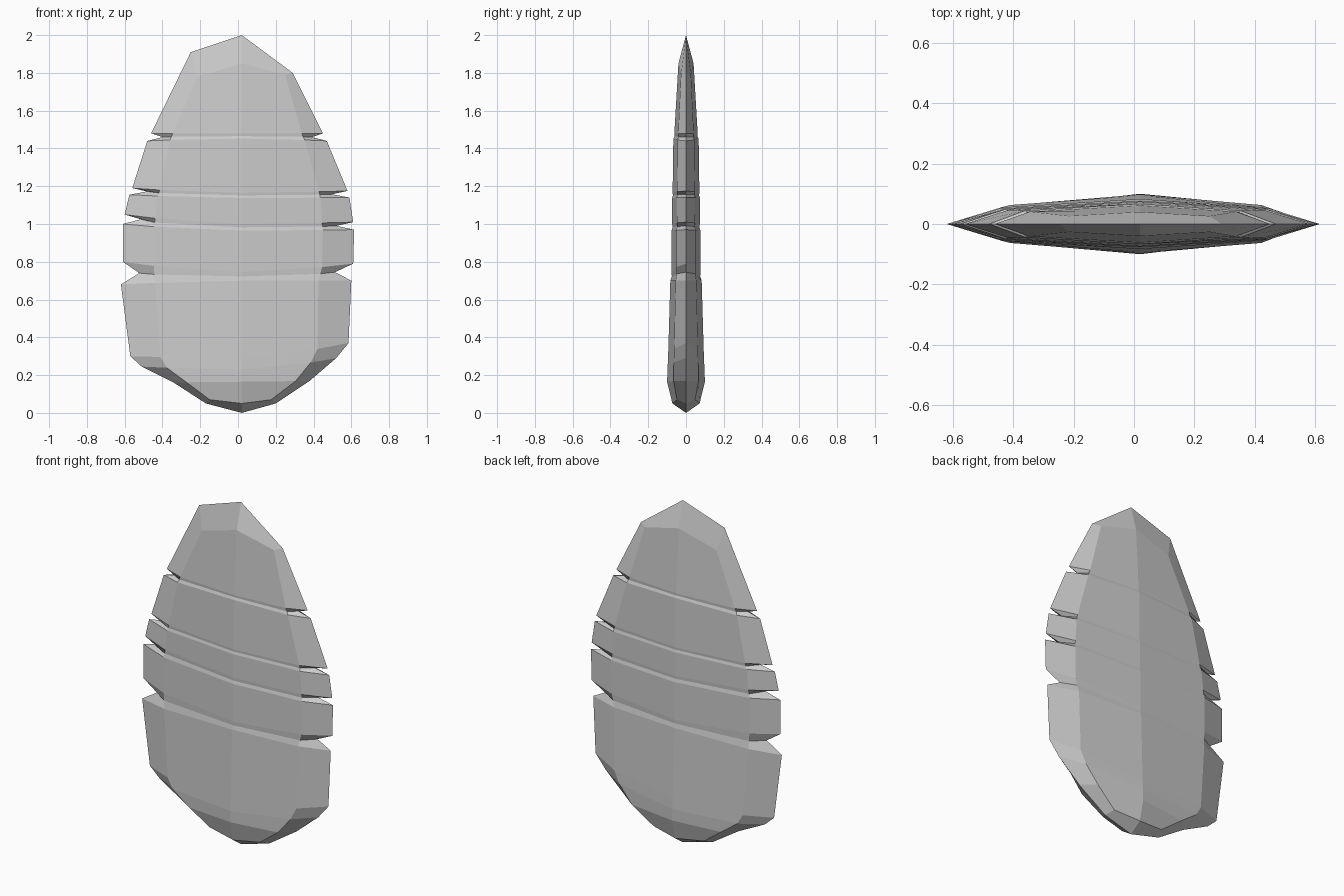
import bpy
import bmesh

if "Cube" in bpy.data.objects:
    bpy.data.objects.remove(bpy.data.objects["Cube"])

RIDGE_X = 0.02

# Stations from top to bottom:
# left rim x, left rim z, ridge z, right rim x, right rim z, half thickness, inner edge ratio
# None marks a groove between its neighbours
TOP = (-0.25, 1.91, 1.85, 0.29, 1.80, 0.040, 0.86)
BOTTOM = (-0.17, 0.05, 0.05, 0.20, 0.05, 0.072, 0.88)
STATIONS = [
    TOP,
    (-0.46, 1.48, 1.478, 0.45, 1.48, 0.062, 0.75),
    None,
    (-0.48, 1.44, 1.452, 0.47, 1.44, 0.067, 0.75),
    (-0.56, 1.19, 1.165, 0.58, 1.175, 0.071, 0.74),
    None,
    (-0.575, 1.155, 1.138, 0.59, 1.14, 0.074, 0.74),
    (-0.60, 1.05, 1.00, 0.61, 1.01, 0.073, 0.73),
    None,
    (-0.61, 1.00, 0.965, 0.615, 0.97, 0.077, 0.73),
    (-0.61, 0.80, 0.745, 0.61, 0.79, 0.077, 0.73),
    None,
    (-0.62, 0.68, 0.70, 0.60, 0.70, 0.083, 0.71),
    (-0.57, 0.30, 0.29, 0.585, 0.37, 0.095, 0.72),
    (-0.51, 0.245, 0.23, 0.52, 0.29, 0.098, 0.74),
    (-0.34, 0.16, 0.165, 0.38, 0.17, 0.100, 0.80),
    BOTTOM,
]


def section(s):
    """Eight points around the slab: rim, front face, rim, back face."""
    lx, lz, cz, rx, rz, t, k = s
    left_z, right_z = lz * 0.6 + cz * 0.4, rz * 0.6 + cz * 0.4
    if s is TOP:
        left_z, right_z = 1.78, 1.79
    if s is BOTTOM:
        left_z = right_z = 0.07
    li, ri, ti = lx * k, rx * k, t * 0.66
    return [(lx, 0, lz), (li, -ti, left_z), (RIDGE_X, -t, cz), (ri, -ti, right_z),
            (rx, 0, rz), (ri, ti, right_z), (RIDGE_X, t, cz), (li, ti, left_z)]


def groove(a, b):
    """Section of a notch cut into the rim between two lips."""
    pts = section([(p + q) / 2 for p, q in zip(a, b)])
    t = min(a[5], b[5]) - 0.002
    k = t / ((a[5] + b[5]) / 2)
    pts = [(x, y * k, z) for x, y, z in pts]
    for i in (0, 4):
        x, y, z = pts[i]
        pts[i] = (x * 0.85, y, z)
    return pts


# Grooved slab
bm = bmesh.new()
rings = []
for i, s in enumerate(STATIONS):
    pts = section(s) if s else groove(STATIONS[i - 1], STATIONS[i + 1])
    rings.append([bm.verts.new(p) for p in pts])
for a, b in zip(rings, rings[1:]):
    for i in range(8):
        j = (i + 1) % 8
        bm.faces.new((a[i], b[i], b[j], a[j]))

# Bevelled ends closing to a point
for ring, z in ((rings[0], 2.0), (rings[-1], 0.0)):
    tip = bm.verts.new((RIDGE_X, 0, z))
    for i in (0, 2, 4, 6):
        bm.faces.new((tip, ring[i], ring[i + 1], ring[(i + 2) % 8]))

bmesh.ops.recalc_face_normals(bm, faces=bm.faces[:])
mesh = bpy.data.meshes.new("grooved_slab")
bm.to_mesh(mesh)
bm.free()
bpy.context.collection.objects.link(bpy.data.objects.new("grooved_slab", mesh))
